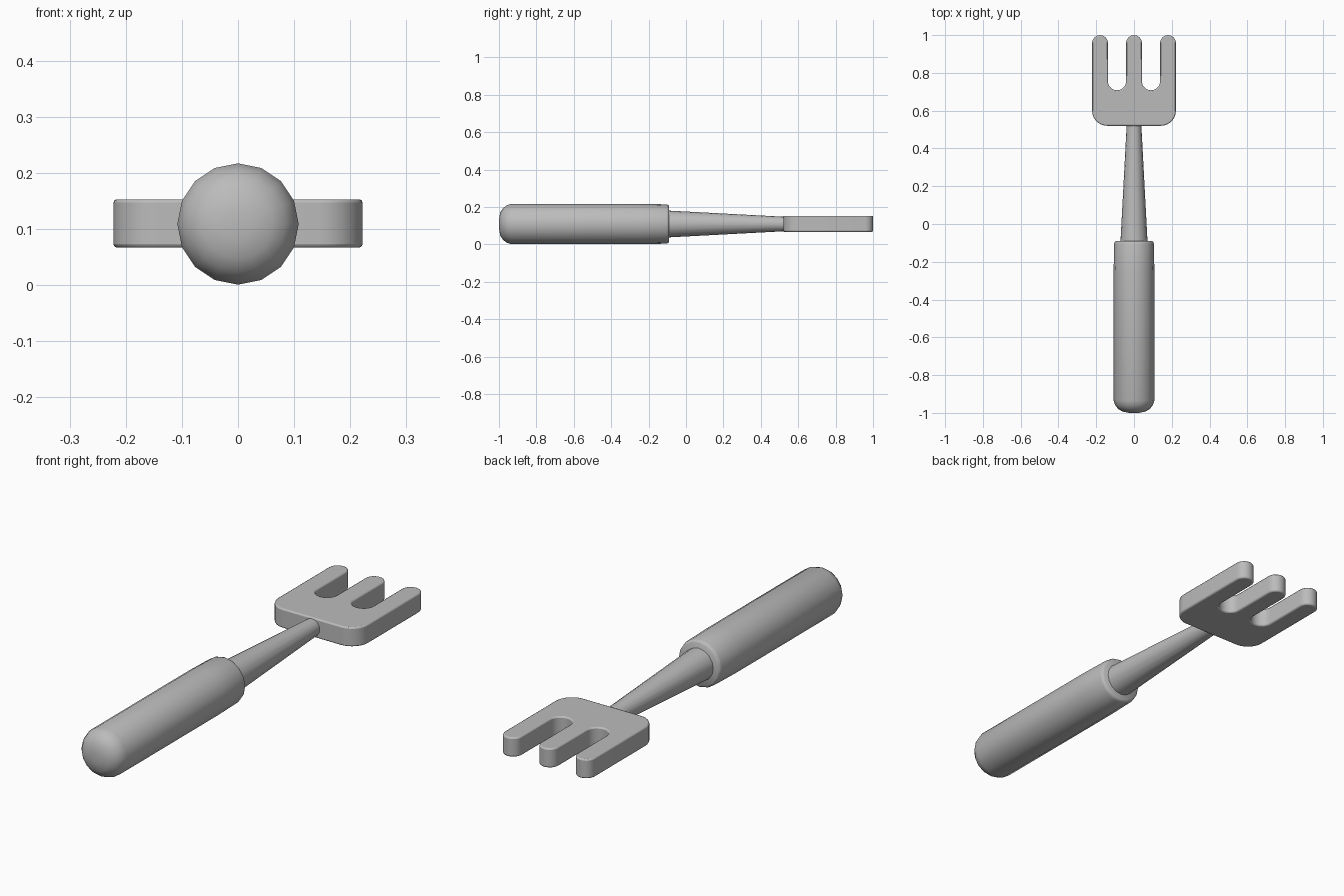
import bpy, bmesh, math

cube = bpy.data.objects.get("Cube")
if cube:
    bpy.data.objects.remove(cube, do_unlink=True)

AXIS_Z = 0.109  # height of the tool's long axis

grey = bpy.data.materials.new("plain grey")
grey.use_nodes = True
grey.diffuse_color = (0.5, 0.5, 0.5, 1)
grey.node_tree.nodes["Principled BSDF"].inputs["Base Color"].default_value = (0.5, 0.5, 0.5, 1)


def finish(name, bm, angle):
    bmesh.ops.recalc_face_normals(bm, faces=bm.faces)
    mesh = bpy.data.meshes.new(name)
    bm.to_mesh(mesh)
    bm.free()
    mesh.materials.append(grey)
    obj = bpy.data.objects.new(name, mesh)
    bpy.context.collection.objects.link(obj)
    bpy.ops.object.select_all(action='DESELECT')
    obj.select_set(True)
    bpy.context.view_layer.objects.active = obj
    bpy.ops.object.shade_smooth_by_angle(angle=math.radians(angle))
    return obj


def lathe(name, profile, sides=16):
    """Turn (y, radius) points around the long axis and cap both ends."""
    bm = bmesh.new()
    rings = []
    for y, r in profile:
        turns = [2 * math.pi * i / sides for i in range(sides)]
        rings.append([bm.verts.new((r * math.sin(a), y, AXIS_Z + r * math.cos(a))) for a in turns])
    for a, b in zip(rings, rings[1:]):
        for i in range(sides):
            j = (i + 1) % sides
            bm.faces.new((a[i], a[j], b[j], b[i]))
    bm.faces.new(rings[0])
    bm.faces.new(rings[-1])
    return finish(name, bm, 50)


def arc(cx, cy, r, start, end, steps=8):
    angles = [math.radians(start + (end - start) * i / steps) for i in range(steps + 1)]
    return [(cx + r * math.cos(a), cy + r * math.sin(a)) for a in angles]


# Grip with a domed butt and a softened front rim
lathe("handle", [(-1.0, 0.025), (-0.993, 0.062), (-0.978, 0.085), (-0.96, 0.099),
                 (-0.935, 0.108), (-0.25, 0.108), (-0.105, 0.105), (-0.095, 0.102), (-0.09, 0.095)])

# Tapered neck
lathe("shaft", [(-0.12, 0.073), (0.54, 0.038)])

# Three-tined head: right half of the outline, then its mirror image
half = arc(0.142, 0.6, 0.08, -90, 0)             # rounded shoulder
half += arc(0.18, 0.958, 0.042, 0, 180, 12)      # outer tine tip
half += arc(0.09, 0.756, 0.048, 0, -180, 12)     # slot bottom
half += arc(0, 0.958, 0.042, 0, 90, 6)           # half of the middle tip
outline = half + [(-x, y) for x, y in reversed(half[:-1])]

bm = bmesh.new()
base = bm.faces.new([bm.verts.new((x, y, 0.067)) for x, y in outline])
top = bmesh.ops.extrude_face_region(bm, geom=[base], use_keep_orig=True)
bmesh.ops.translate(bm, vec=(0, 0, 0.086),
                    verts=[v for v in top["geom"] if isinstance(v, bmesh.types.BMVert)])
head = finish("fork_head", bm, 40)
bevel = head.modifiers.new("soft edges", 'BEVEL')
bevel.width = 0.006
bevel.segments = 2
bevel.limit_method = 'ANGLE'
bevel.angle_limit = math.radians(50)
